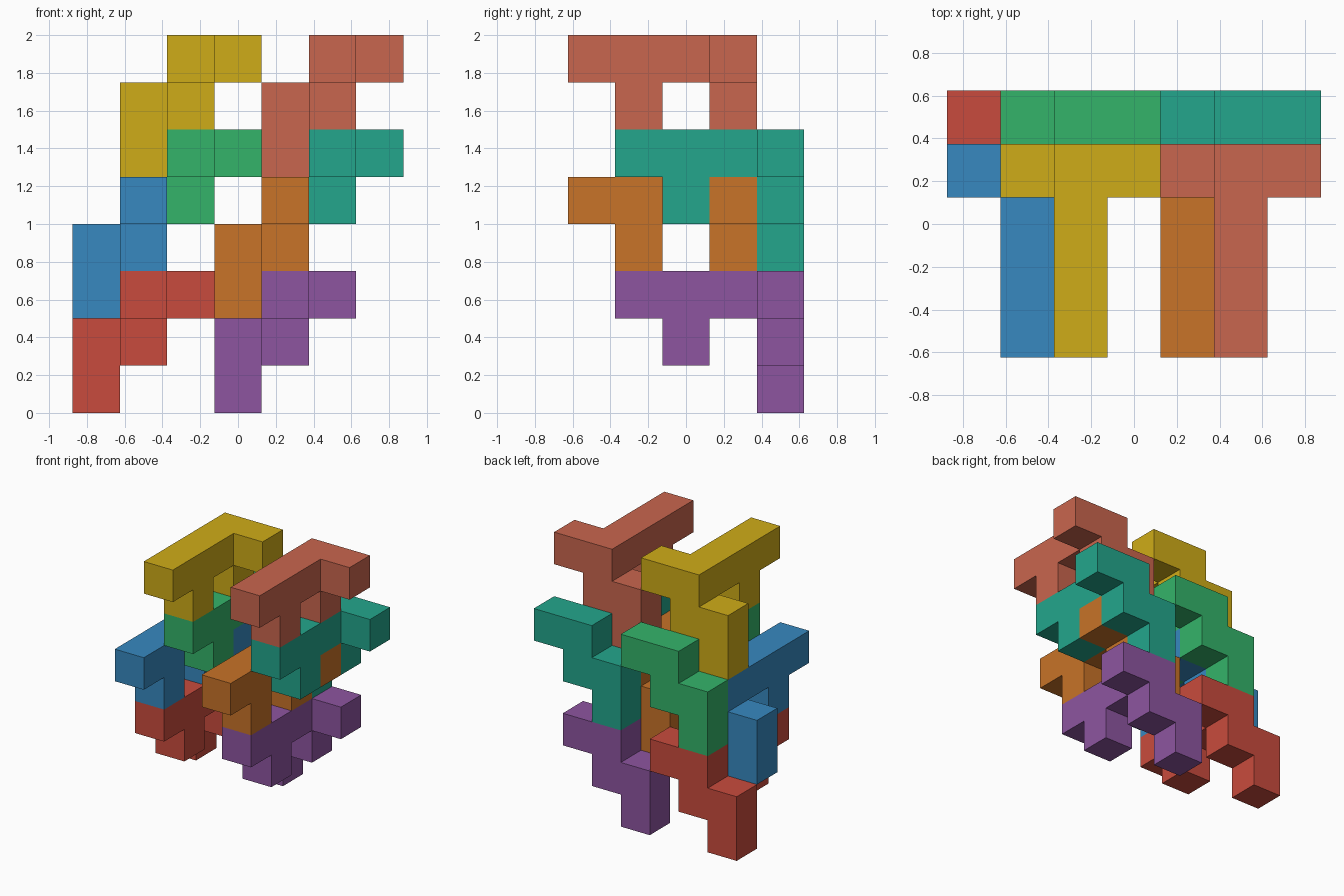
import bpy, bmesh
from mathutils import Vector

if "Cube" in bpy.data.objects:
    bpy.data.objects.remove(bpy.data.objects["Cube"])

U = 0.25                                   # edge of one cube cell
ORIGIN = Vector((-0.875, -0.625, 0.0))     # corner of cell (0, 0, 0)

# One burr piece: staircase at the back, bar running forward, stub under the bar
STAIRS = [(0, 3, 0), (0, 3, 1), (1, 3, 1), (1, 3, 2), (2, 3, 2)]
BAR = [(1, y, 2) for y in range(3)]
STUB = [(1, 1, 1)]
CELLS = set(STAIRS + BAR + STUB)


def srgb(hex_code):
    """Hex colour to linear RGBA."""
    rgb = [int(hex_code[i:i + 2], 16) / 255 for i in (0, 2, 4)]
    return [c / 12.92 if c <= 0.04045 else ((c + 0.055) / 1.055) ** 2.4 for c in rgb] + [1.0]


def add_piece(name, offset, colour):
    bm = bmesh.new()
    # outer skin only: a quad wherever a cell has no neighbour
    for cell in CELLS:
        for axis in range(3):
            for side in (0, 1):
                near = list(cell)
                near[axis] += 2 * side - 1
                if tuple(near) in CELLS:
                    continue
                u, v = (axis + 1) % 3, (axis + 2) % 3
                corners = []
                for a, b in ((0, 0), (1, 0), (1, 1), (0, 1)):
                    p = Vector(cell) + Vector(offset)
                    p[axis] += side
                    p[u] += a
                    p[v] += b
                    corners.append(bm.verts.new(ORIGIN + p * U))
                bm.faces.new(corners if side else corners[::-1])
    bmesh.ops.remove_doubles(bm, verts=bm.verts, dist=1e-4)
    # merge coplanar squares into clean flat faces
    bmesh.ops.dissolve_limit(bm, angle_limit=0.01, verts=bm.verts, edges=bm.edges)
    mesh = bpy.data.meshes.new(name)
    bm.to_mesh(mesh)
    bm.free()
    mat = bpy.data.materials.new(name + "_paint")
    mat.diffuse_color = srgb(colour)
    mat.use_nodes = True
    mat.node_tree.nodes["Principled BSDF"].inputs["Base Color"].default_value = mat.diffuse_color
    mesh.materials.append(mat)
    bpy.context.collection.objects.link(bpy.data.objects.new(name, mesh))


# Four layers from bottom to top; each has a left and a right piece
LAYERS = [
    ((0, 1, 0), ("red", "C94B3D"), ("purple", "8D55A0")),
    ((0, 0, 2), ("blue", "3789C0"), ("orange", "C87328")),
    ((1, 1, 3), ("green", "34B46A"), ("teal", "23A68C")),
    ((1, 0, 5), ("yellow", "CFAC18"), ("salmon", "C9664E")),
]
for (x, y, z), left, right in LAYERS:
    for shift, (name, colour) in ((0, left), (3, right)):
        add_piece(name + "_burr_piece", (x + shift, y, z), colour)
